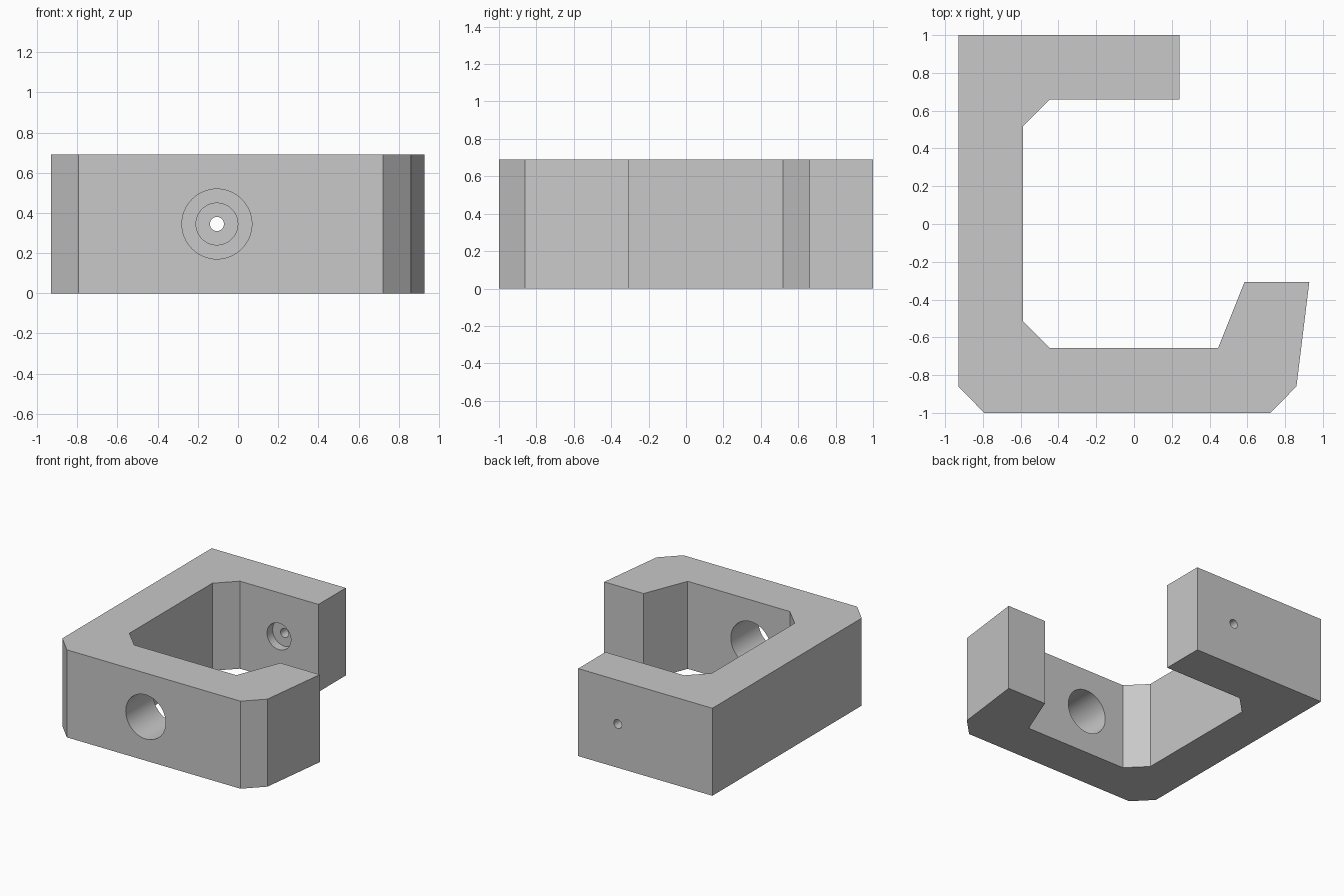
import bpy, bmesh
from math import radians
from mathutils import Matrix, Vector

cube = bpy.data.objects.get("Cube")
if cube:
    bpy.data.objects.remove(cube, do_unlink=True)

HEIGHT = 0.69
HOLE_X, HOLE_Z = -0.105, HEIGHT / 2

grey = bpy.data.materials.new("plain grey")
grey.use_nodes = True
grey.diffuse_color = (0.58, 0.58, 0.58, 1)
grey.node_tree.nodes["Principled BSDF"].inputs["Base Color"].default_value = grey.diffuse_color


def make_object(name, bm):
    bmesh.ops.recalc_face_normals(bm, faces=bm.faces)
    mesh = bpy.data.meshes.new(name)
    bm.to_mesh(mesh)
    bm.free()
    mesh.materials.append(grey)
    obj = bpy.data.objects.new(name, mesh)
    bpy.context.collection.objects.link(obj)
    return obj


def drill(target, name, radius, y0, y1):
    """Cut a round hole along y through the target."""
    bm = bmesh.new()
    place = Matrix.Translation((HOLE_X, (y0 + y1) / 2, HOLE_Z)) @ Matrix.Rotation(radians(90), 4, 'X')
    bmesh.ops.create_cone(bm, cap_ends=True, segments=64, radius1=radius,
                          radius2=radius, depth=y1 - y0, matrix=place)
    cutter = make_object(name, bm)
    cutter.hide_render = True
    cutter.hide_set(True)
    cutter.display_type = 'WIRE'
    mod = target.modifiers.new(name, 'BOOLEAN')
    mod.operation = 'DIFFERENCE'
    mod.solver = 'EXACT'
    mod.object = cutter
    return cutter


# Hook-shaped body: plan profile pulled up
profile = [(-0.93, 1), (0.24, 1), (0.24, 0.66), (-0.445, 0.66), (-0.587, 0.518),
           (-0.587, -0.515), (-0.445, -0.657), (0.445, -0.657), (0.585, -0.307),
           (0.928, -0.307), (0.86, -0.86), (0.722, -1), (-0.793, -1), (-0.93, -0.86)]
bm = bmesh.new()
base = bm.faces.new([bm.verts.new((x, y, 0)) for x, y in profile])
top = bmesh.ops.extrude_face_region(bm, geom=[base], use_keep_orig=True)
bmesh.ops.translate(bm, vec=Vector((0, 0, HEIGHT)),
                    verts=[v for v in top["geom"] if isinstance(v, bmesh.types.BMVert)])
body = make_object("clamp_body", bm)

# Wide front bore, rear counterbore pocket and thin rear through hole
cutters = [drill(body, "front_bore_cutter", 0.174, -1.2, -0.5),
           drill(body, "rear_pocket_cutter", 0.104, 0.5, 0.73),
           drill(body, "rear_hole_cutter", 0.035, 0.6, 1.2)]

# Apply the cuts, then remove the cutters
bpy.context.view_layer.objects.active = body
body.select_set(True)
for name in [m.name for m in body.modifiers]:
    bpy.ops.object.modifier_apply(modifier=name)
for cutter in cutters:
    bpy.data.objects.remove(cutter, do_unlink=True)
bpy.ops.object.shade_smooth_by_angle(angle=radians(20))
